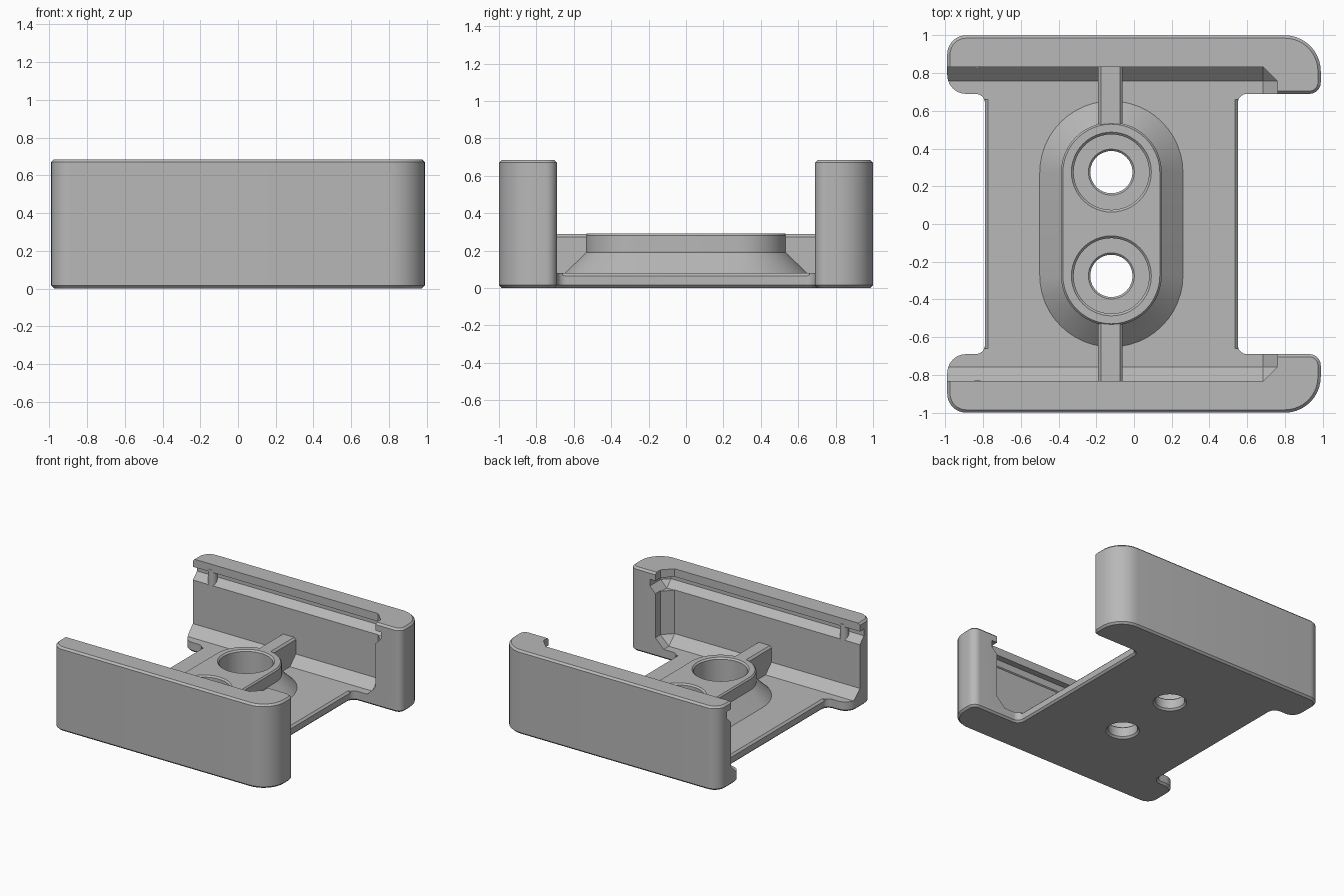
import bpy, bmesh, math
from mathutils import Vector, Matrix

if "Cube" in bpy.data.objects:
    bpy.data.objects.remove(bpy.data.objects["Cube"])

HEIGHT, FLOOR, EDGE = 0.685, 0.08, 0.015
BOSS_X, HOLE_Y = -0.12, 0.275

grey = bpy.data.materials.new("plain grey")
grey.use_nodes = True
grey.diffuse_color = (0.48, 0.48, 0.48, 1)
grey.node_tree.nodes["Principled BSDF"].inputs["Base Color"].default_value = grey.diffuse_color


def finish(name, bm):
    bmesh.ops.recalc_face_normals(bm, faces=bm.faces)
    mesh = bpy.data.meshes.new(name)
    bm.to_mesh(mesh)
    bm.free()
    mesh.materials.append(grey)
    ob = bpy.data.objects.new(name, mesh)
    bpy.context.collection.objects.link(ob)
    return ob


def loft(name, loops):
    """Skin between matching closed loops and cap both ends."""
    bm = bmesh.new()
    rings = [[bm.verts.new(p) for p in loop] for loop in loops]
    for a, b in zip(rings, rings[1:]):
        for i in range(len(a)):
            j = (i + 1) % len(a)
            bm.faces.new((a[i], a[j], b[j], b[i]))
    bm.faces.new(rings[0][::-1])
    bm.faces.new(rings[-1])
    return finish(name, bm)


def stadium(r, z, x, y, half=0, steps=24):
    pts = []
    for side in (1, -1):
        for i in range(steps + 1 if half else steps):
            t = math.pi * i / steps + (0 if side > 0 else math.pi)
            pts.append((x + r * math.cos(t), y + side * half + r * math.sin(t), z))
    return pts


def rounded(corners, steps=10):
    """Outline from (x, y, radius) corners, each turned into an arc."""
    pts = []
    for i, (x, y, r) in enumerate(corners):
        c = Vector((x, y))
        a = (Vector(corners[i - 1][:2]) - c).normalized()
        b = (Vector(corners[(i + 1) % len(corners)][:2]) - c).normalized()
        for k in range(steps + 1):
            t = math.pi / 2 * k / steps
            pts.append(c + a * r * (1 - math.sin(t)) + b * r * (1 - math.cos(t)))
    return pts


def box(name, lo, hi, bevel=0, chosen=None):
    bm = bmesh.new()
    bmesh.ops.create_cube(bm, size=1)
    for v in bm.verts:
        v.co = [lo[i] + (v.co[i] + 0.5) * (hi[i] - lo[i]) for i in range(3)]
    if bevel:
        edges = [e for e in bm.edges if chosen(*(v.co for v in e.verts))]
        bmesh.ops.bevel(bm, geom=edges, offset=bevel, segments=1,
                        affect='EDGES', profile=0.5)
    return finish(name, bm)


def combine(target, tool, operation):
    mod = target.modifiers.new("combine", 'BOOLEAN')
    mod.operation, mod.object, mod.solver = operation, tool, 'EXACT'
    bpy.context.view_layer.objects.active = target
    bpy.ops.object.modifier_apply(modifier=mod.name)
    bpy.data.objects.remove(tool)


# Body: extruded footprint with chamfered rims
half = [(0.55, 0.69, 0.05), (0.99, 0.69, 0.06), (0.99, 1, 0.19),
        (-0.99, 1, 0.1), (-0.99, 0.69, 0.1), (-0.79, 0.69, 0.05)]
outline = rounded(half + [(x, -y, r) for x, y, r in reversed(half)])
bm = bmesh.new()
base = bm.faces.new([bm.verts.new((p.x, p.y, 0)) for p in outline])
top = bmesh.ops.extrude_face_region(bm, geom=[base])
for v in top["geom"]:
    if isinstance(v, bmesh.types.BMVert):
        v.co.z = HEIGHT
if not any(f.is_valid and all(v.co.z == 0 for v in f.verts) for f in bm.faces):
    bm.faces.new([v for v in bm.verts if v.co.z == 0])
rims = [e for e in bm.edges if e.verts[0].co.z == e.verts[1].co.z]
bmesh.ops.bevel(bm, geom=rims, offset=EDGE, segments=1, affect='EDGES', profile=0.5)
body = finish("holder_body", bm)


# Pocket between the walls, chamfered along floor and closed end
def inner_edge(z0, x1):
    def test(a, b):
        low = abs(a.z - z0) < 1e-4 and abs(b.z - z0) < 1e-4
        end = abs(a.x - x1) < 1e-4 and abs(b.x - x1) < 1e-4
        return (low and not (a.x < -1 and b.x < -1)) or (end and abs(a.y - b.y) < 1e-4)
    return test


combine(body, box("pocket", (-1.5, -0.832, FLOOR), (0.76, 0.832, 1), 0.075,
                  inner_edge(FLOOR, 0.76)), 'DIFFERENCE')

# Slide groove under the lip, with a sloping lower side
combine(body, box("groove", (-1.5, -0.885, 0.51), (0.81, 0.885, 0.62), 0.055,
                  inner_edge(0.51, 0.81)), 'DIFFERENCE')

# Chamfers on the straight floor edges
for x in (0.55, -0.79):
    cutter = box("floor_edge", (-0.011, -0.66, -0.011), (0.011, 0.66, 0.011))
    cutter.data.transform(Matrix.Translation((x, 0, FLOOR)) @ Matrix.Rotation(math.pi / 4, 4, 'Y'))
    combine(body, cutter, 'DIFFERENCE')

# Screw boss with a sloping skirt
levels = [(0.39, 0.05), (0.39, 0.07), (0.267, 0.19), (0.267, 0.28), (0.257, 0.292)]
combine(body, loft("boss", [stadium(r, z, BOSS_X, 0, HOLE_Y - 0.003) for r, z in levels]), 'UNION')

# Ribs from boss to walls, and detents in the grooves
for s in (1, -1):
    section = [(-0.19, 0.05), (-0.06, 0.05), (-0.06, 0.272), (-0.075, 0.288),
               (-0.175, 0.288), (-0.19, 0.272)]
    combine(body, loft("rib", [[(x, s * y, z) for x, z in section] for y in (0.5, 0.86)]), 'UNION')
    combine(body, loft("detent", [stadium(0.035, z, -0.83, s * 0.862) for z in (0.49, 0.64)]), 'UNION')

# Counterbored screw holes
hole = [(0.135, -0.01), (0.112, 0.015), (0.112, 0.09), (0.122, 0.1),
        (0.2, 0.1), (0.2, 0.28), (0.22, 0.3)]
for s in (1, -1):
    combine(body, loft("hole", [stadium(r, z, BOSS_X, s * HOLE_Y) for r, z in hole]), 'DIFFERENCE')

bpy.ops.object.select_all(action='DESELECT')
body.select_set(True)
bpy.context.view_layer.objects.active = body
bpy.ops.object.shade_smooth_by_angle(angle=math.radians(25))
